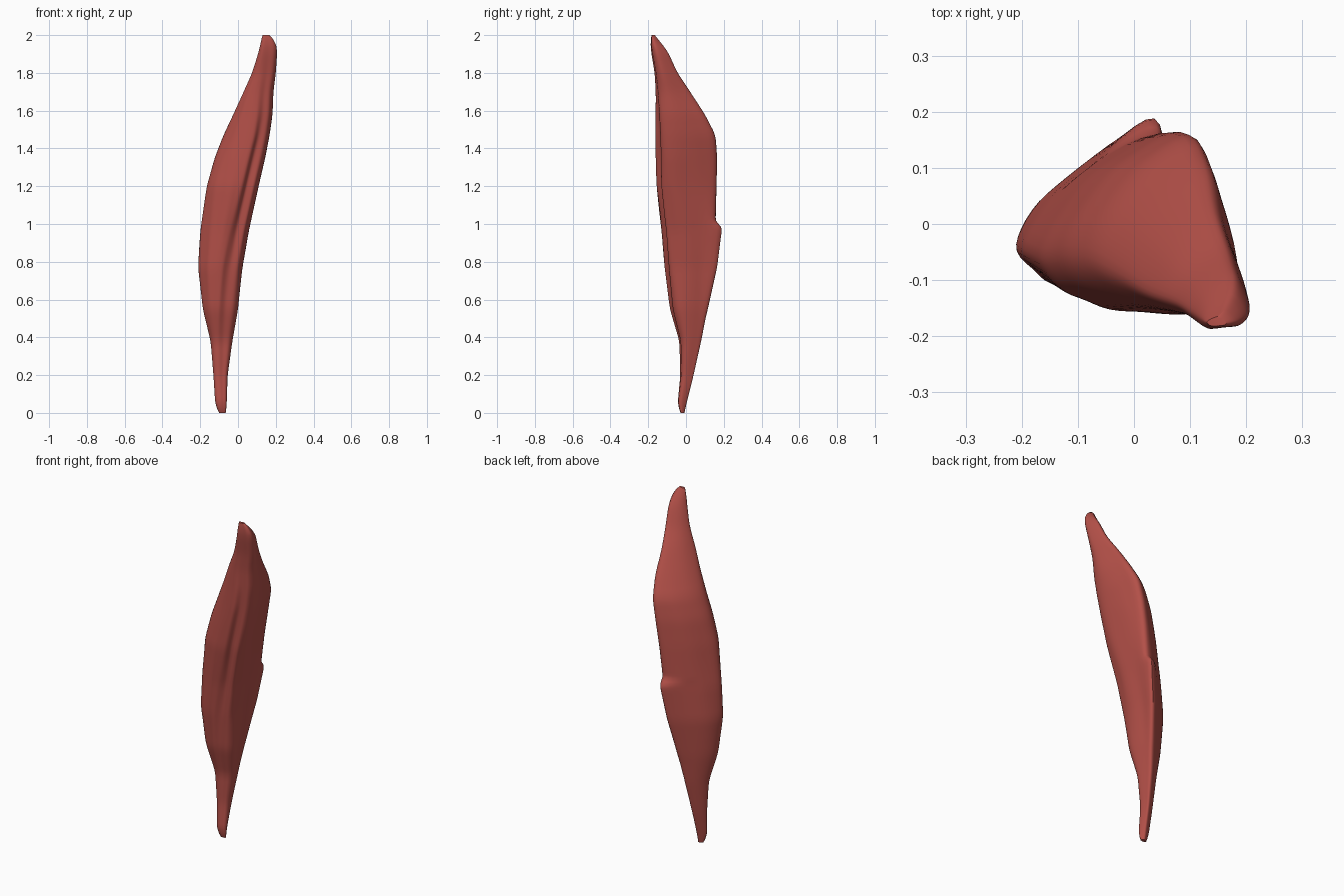
import bpy
import bmesh
import math
from mathutils import Vector

default_cube = bpy.data.objects.get("Cube")
if default_cube:
    bpy.data.objects.remove(default_cube, do_unlink=True)

# Height, left and right limit, front and back limit,
# apex depth, front ridge, back corner (fractions of the limits)
LEVELS = [
    (0.0, -.10, -.065, -.028, -.008, .4, .5, .6),
    (.04, -.12, -.06, -.045, 0, .4, .5, .7),
    (.2, -.13, -.055, -.03, .04, .3, .4, .8),
    (.38, -.145, -.03, -.035, .08, .3, .35, .8),
    (.55, -.187, 0, -.085, .112, .3, .45, .84),
    (.77, -.211, .022, -.113, .146, .3, .55, .93),
    (.96, -.197, .055, -.127, .157, .3, .6, .93),
    (1.2, -.165, .11, -.155, .162, .3, .65, .82),
    (1.35, -.125, .145, -.158, .164, .32, .65, .76),
    (1.47, -.078, .168, -.16, .156, .32, .65, .74),
    (1.58, -.025, .183, -.16, .10, .28, .6, .73),
    (1.7, .03, .187, -.16, .022, .22, .5, .7),
    (1.8, .075, .20, -.166, -.045, .25, .4, .7),
    (1.92, .112, .208, -.186, -.1, .3, .25, .7),
    (1.97, .122, .198, -.188, -.142, .35, .25, .65),
    (2.0, .13, .165, -.182, -.165, .4, .4, .6),
]
RINGS, SUB = 120, 5


def level_at(z):
    """Linear blend of the two levels around a height."""
    for low, high in zip(LEVELS, LEVELS[1:]):
        if z <= high[0]:
            break
    t = min((z - low[0]) / (high[0] - low[0]), 1)
    return [a + (b - a) * t for a, b in zip(low, high)]


def smooth_level(z):
    """Average neighbouring heights so the outline flows."""
    reach = min(0.025, z, 2 - z)
    samples = [level_at(z + step * reach) for step in (-1, 0, 1)]
    return [sum(values) / len(samples) for values in zip(*samples)]


def spline_loop(points):
    """Closed smooth curve through the control points."""
    loop = []
    count = len(points)
    for i in range(count):
        p0, p1, p2, p3 = (points[(i + k) % count] for k in (-1, 0, 1, 2))
        for j in range(SUB):
            t = j / SUB
            loop.append(p1 + (p2 - p0) * (t / 2)
                        + (p0 * 2 - p1 * 5 + p2 * 4 - p3) * (t * t / 2)
                        + (p1 * 3 - p0 - p2 * 3 + p3) * (t ** 3 / 2))
    return loop


def flap(z):
    """Thin flap on the back corner: grows slowly, then ends in a notch."""
    return 0.12 * max(0, min((z - .5) / .45, (1.02 - z) / .04, 1))


def section(z):
    """Rounded slice with a full belly, a front groove and fibre ripples."""
    _, left, right, front, back, apex, ridge, corner = smooth_level(z)
    belly = math.sin(math.pi * z / 2) ** 2
    strip = 1 - ridge
    tip = 1 + flap(z)
    controls = [
        (0, apex),
        (ridge * .25, apex * .35),
        (ridge * .6, apex * .07),
        (ridge, 0),
        (ridge + strip * .35, .04 + .06 * belly),
        (ridge + strip * .78, .1),
        (1, .35),
        (corner + (1 - corner) * .6, .75),
        (corner, tip),
        (corner * .56, apex + (1 - apex) * .79),
        (corner * .19, apex + (1 - apex) * .42),
    ]
    loop = spline_loop([Vector(c) for c in controls])
    centre = Vector(((left + right) / 2, (front + back) / 2))
    ring = []
    for index, point in enumerate(loop):
        x = left + (right - left) * min(max(point.x, 0), 1)
        y = front + (back - front) * min(max(point.y, 0), tip)
        angle = math.tau * index / len(loop)
        ripple = math.sin(angle * 9 + z * 8) + math.sin(angle * 5 - z * 5)
        offset = (Vector((x, y)) - centre) * ripple * 0.01 * belly
        ring.append((x + offset.x, y + offset.y, z))
    return ring


# Muscle belly with its tapered tendon ends
bm = bmesh.new()
rings = [[bm.verts.new(co) for co in section(2 * r / RINGS)]
         for r in range(RINGS + 1)]
for lower, upper in zip(rings, rings[1:]):
    for i in range(len(lower)):
        k = (i + 1) % len(lower)
        bm.faces.new((lower[i], lower[k], upper[k], upper[i]))
bm.faces.new(list(reversed(rings[0])))
bm.faces.new(rings[-1])
bmesh.ops.recalc_face_normals(bm, faces=bm.faces)
mesh = bpy.data.meshes.new("muscle_belly")
bm.to_mesh(mesh)
bm.free()
muscle = bpy.data.objects.new("muscle_belly", mesh)
bpy.context.collection.objects.link(muscle)

# Muscle colour
red = bpy.data.materials.new("muscle_red")
red.use_nodes = True
colour = (0.45, 0.08, 0.065, 1)
red.diffuse_color = colour
red.node_tree.nodes["Principled BSDF"].inputs["Base Color"].default_value = colour
mesh.materials.append(red)

# Smooth shading
bpy.ops.object.select_all(action="DESELECT")
muscle.select_set(True)
bpy.context.view_layer.objects.active = muscle
bpy.ops.object.shade_smooth_by_angle(angle=math.radians(50))
